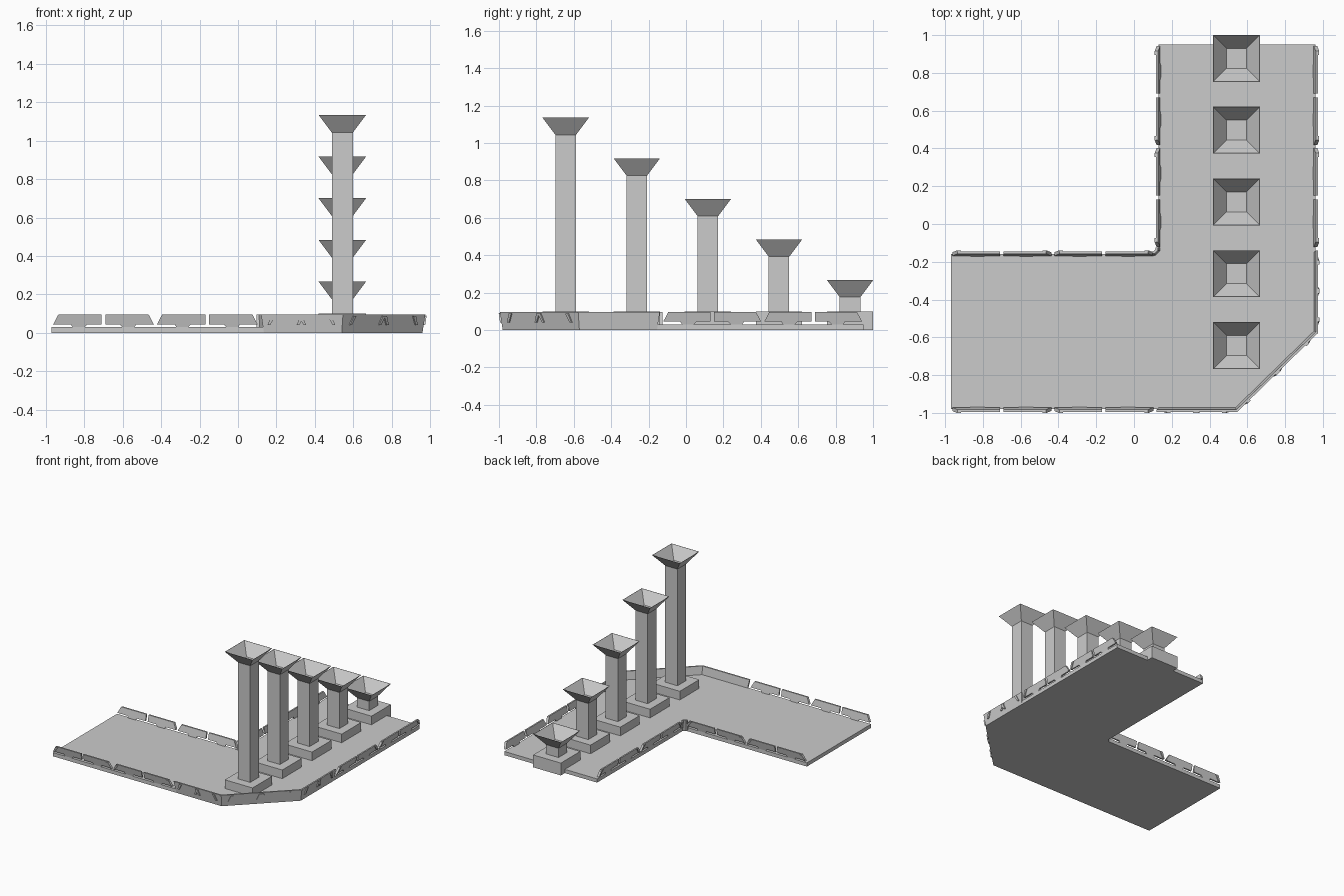
import bpy, bmesh
from mathutils import Vector

if "Cube" in bpy.data.objects:
    bpy.data.objects.remove(bpy.data.objects["Cube"])

FLOOR_Z, RAIL_Z, LEAN = 0.03, 0.095, 0.22


def finish(name, bm):
    bmesh.ops.recalc_face_normals(bm, faces=bm.faces)
    mesh = bpy.data.meshes.new(name)
    bm.to_mesh(mesh)
    bm.free()
    obj = bpy.data.objects.new(name, mesh)
    bpy.context.collection.objects.link(obj)
    return obj


def loft(bm, rings, caps=True):
    """Join rings of points with quads, optionally closing both ends."""
    vs = [[bm.verts.new(p) for p in r] for r in rings]
    n = len(vs[0])
    for a, b in zip(vs, vs[1:]):
        for i in range(n):
            j = (i + 1) % n
            bm.faces.new((a[i], a[j], b[j], b[i]))
    if caps:
        bm.faces.new(vs[0][::-1])
        bm.faces.new(vs[-1])


def outward(d):
    return Vector((d.y, -d.x))


# Floor slab: L shape with a cut outer corner, counter-clockwise
OUTLINE = [(-0.97, -0.98), (0.54, -0.98), (0.96, -0.57), (0.96, 0.95),
           (0.13, 0.95), (0.13, -0.14), (0.11, -0.16), (-0.97, -0.16)]
bm = bmesh.new()
loft(bm, [[(x, y, z) for x, y in OUTLINE] for z in (0, FLOOR_Z)])
finish("floor_slab", bm)

# Guard panels: mirrored pairs with sloped outer ends and a centre slit
PAIR = 0.54
PANEL = [(0.008, 0.044), (0.10, 0.044), (0.11, 0.028), (0.17, 0.028),
         (0.185, 0.044), (0.26, 0.044), (0.26, RAIL_Z), (0.035, RAIL_Z)]
RIB = [(0.008, 0.044), (0.02, 0.044), (0.055, 0.09), (0.033, 0.09)]


def guard_run(name, start, end):
    p, q = Vector(start), Vector(end)
    d = (q - p).normalized()
    out = outward(d)
    bm = bmesh.new()
    for k in range(round((q - p).length / PAIR)):
        for flip in (False, True):
            for shape, inner, outer in ((PANEL, -0.012, 0.0), (RIB, 0.0, 0.007)):
                rings = []
                for off in (inner, outer):
                    ring = []
                    for s, z in shape:
                        t = k * PAIR + (PAIR - s if flip else s)
                        c = p + d * t + out * (off + (z - FLOOR_Z) * LEAN)
                        ring.append((c.x, c.y, z))
                    rings.append(ring)
                loft(bm, rings)
    finish(name, bm)


guard_run("front_guard", (-0.97, -0.98), (0.11, -0.98))
guard_run("right_guard", (0.96, -0.13), (0.96, 0.95))
guard_run("inner_side_guard", (0.13, 0.95), (0.13, -0.13))
guard_run("inner_back_guard", (0.11, -0.16), (-0.97, -0.16))


# Solid corner walls: leaning section swept along a mitred path
def corner_wall(name, path, skew):
    pts = [Vector(p) for p in path]
    dirs = [(b - a).normalized() for a, b in zip(pts, pts[1:])]
    section = [(0, 0), (0.015, RAIL_Z), (0.003, RAIL_Z), (-0.012, 0)]
    rings = []
    for i, p in enumerate(pts):
        n0 = outward(dirs[max(i - 1, 0)])
        n1 = outward(dirs[min(i, len(dirs) - 1)])
        m = (n0 + n1) / (1 + n0.dot(n1))
        end = dirs[0] if i == 0 else -dirs[-1] if i == len(pts) - 1 else Vector((0, 0))
        ring = []
        for o, z in section:
            c = p + m * o + end * (skew if z == 0 else 0)
            ring.append((c.x, c.y, z))
        rings.append(ring)
    bm = bmesh.new()
    loft(bm, rings)
    # Slanted ribs along the longer stretches
    for a, b, d in zip(pts, pts[1:], dirs):
        if (b - a).length < 0.2:
            continue
        n = outward(d)
        for t, s in ((0.08, 1), (0.44, 1), (0.56, -1), (0.92, -1)):
            base = a + (b - a) * t
            rib = []
            for off in (0.0, 0.008):
                ring = []
                for u, z in ((0, 0.04), (0.014, 0.04), (0.04, 0.088), (0.02, 0.088)):
                    c = base + d * u * s + n * (off + z * 0.155)
                    ring.append((c.x, c.y, z))
                rib.append(ring)
            loft(bm, rib)
    finish(name, bm)


corner_wall("outer_corner_wall",
            [(0.12, -0.98), (0.54, -0.98), (0.96, -0.57), (0.96, -0.14)], 0.015)
corner_wall("inner_corner_wall",
            [(0.13, -0.125), (0.13, -0.14), (0.11, -0.16), (0.095, -0.16)], 0.0)


# Columns: plinth, square shaft and open flared capital
def square(y, h, z, x=0.543):
    return [(x - h, y - h, z), (x + h, y - h, z), (x + h, y + h, z), (x - h, y + h, z)]


for i in range(5):
    y = -0.643 + 0.38 * i
    top = 1.135 - 0.217 * i
    neck = top - 0.092
    bm = bmesh.new()
    loft(bm, [square(y, 0.124, 0), square(y, 0.124, 0.10)])
    finish(f"plinth_{i + 1}", bm)
    bm = bmesh.new()
    loft(bm, [square(y, 0.055, 0.10), square(y, 0.055, neck)])
    finish(f"shaft_{i + 1}", bm)
    bm = bmesh.new()
    loft(bm, [square(y, 0.055, neck), square(y, 0.124, top),
              square(y, 0.122, top), square(y, 0.053, neck + 0.002)])
    finish(f"capital_{i + 1}", bm)
